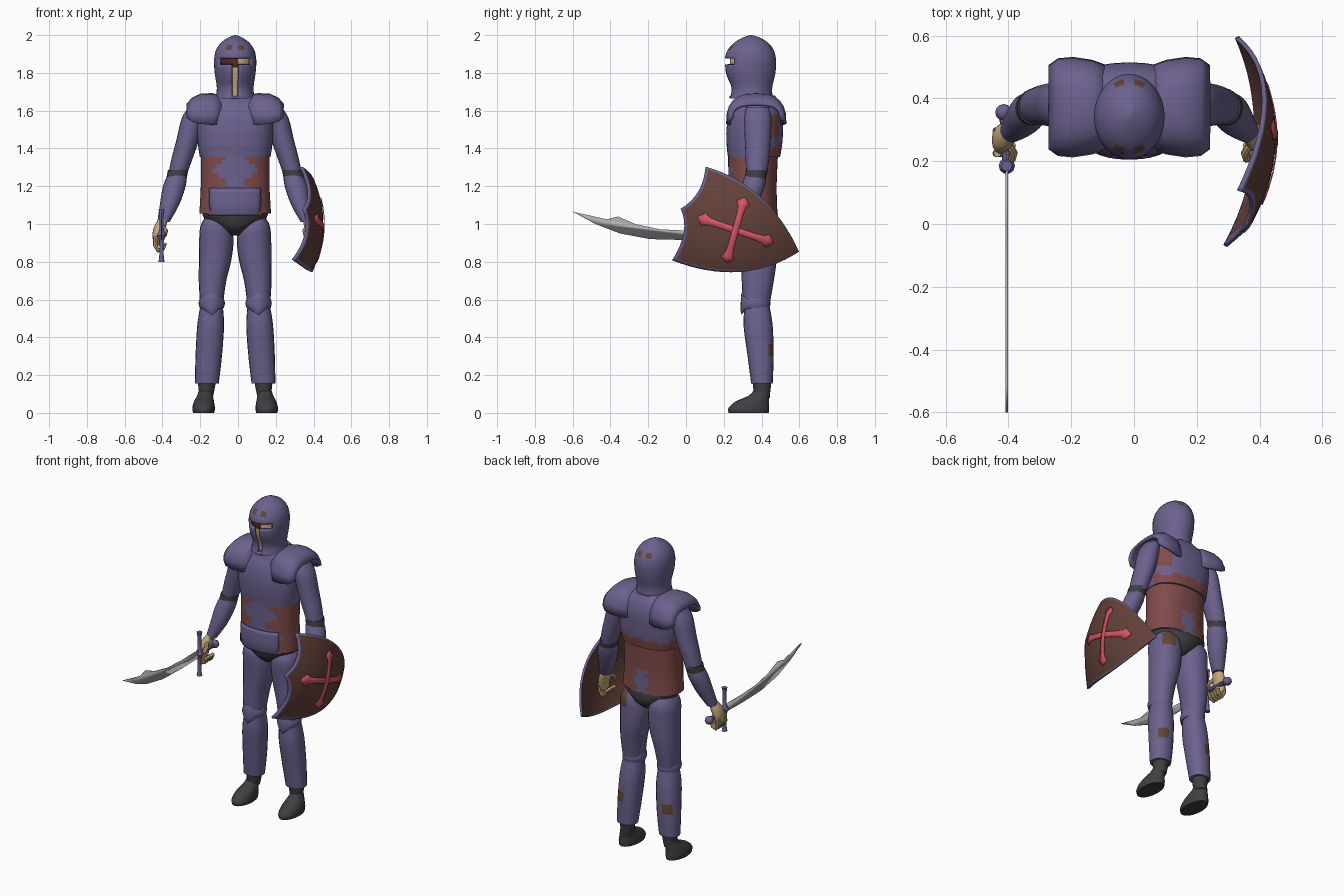
import bpy, bmesh, math
from mathutils import Vector

if "Cube" in bpy.data.objects:
    bpy.data.objects.remove(bpy.data.objects["Cube"], do_unlink=True)

CX = -0.015          # body centre line
parts = []


def material(name, r, g, b):
    m = bpy.data.materials.new(name)
    m.use_nodes = True
    m.diffuse_color = (r, g, b, 1)
    m.node_tree.nodes["Principled BSDF"].inputs["Base Color"].default_value = (r, g, b, 1)
    return m


BLUE = material("plate blue", .15, .12, .27)
RED = material("tunic red", .22, .07, .07)
BROWN = material("shield brown", .127, .053, .042)
PINK = material("cross red", .67, .09, .127)
DARK = material("dark leather", .05, .048, .052)
SKIN = material("skin", .58, .40, .21)
STEEL = material("steel", .42, .42, .42)
SHADE = material("dark red", .08, .02, .02)
RUST = material("rust brown", .12, .06, .04)


def finish(name, bm, mats, thick=0, offset=-1):
    bmesh.ops.recalc_face_normals(bm, faces=bm.faces)
    me = bpy.data.meshes.new(name)
    bm.to_mesh(me)
    bm.free()
    for m in mats:
        me.materials.append(m)
    ob = bpy.data.objects.new(name, me)
    bpy.context.collection.objects.link(ob)
    if thick:
        mod = ob.modifiers.new("thickness", "SOLIDIFY")
        mod.thickness, mod.offset = thick, offset
    parts.append(ob)
    return ob


def smooth_rings(rings, sub):
    out = []
    for i in range(len(rings) - 1):
        a, b = rings[max(i - 1, 0)], rings[i]
        c, d = rings[i + 1], rings[min(i + 2, len(rings) - 1)]
        for k in range(sub):
            t = k / sub
            out.append([q + .5 * t * (r - p + t * (2*p - 5*q + 4*r - s + t * (3*(q - r) + s - p)))
                        for p, q, r, s in zip(a, b, c, d)])
    return out + [list(rings[-1])]


def loft(name, rings, mats, n=20, sub=3, power=2, rule=None, warp=None, thick=0, caps=True):
    """Horizontal oval rings (x, y, z, rx, ry); rule gives a colour index, None cuts the face."""
    bm = bmesh.new()
    loops = []
    for x, y, z, rx, ry in smooth_rings(rings, sub):
        loop = []
        for k in range(n):
            c, s = math.cos(math.tau * k / n), math.sin(math.tau * k / n)
            c, s = (math.copysign(abs(v) ** (2 / power), v) for v in (c, s))
            dz = warp(c, s, z) if warp else 0
            loop.append(bm.verts.new((x + rx * c, y + ry * s, z + dz)))
        loops.append(loop)
    for a, b in zip(loops, loops[1:]):
        for k in range(n):
            j = (k + 1) % n
            bm.faces.new((a[k], a[j], b[j], b[k]))
    if caps:
        bm.faces.new(loops[0])
        bm.faces.new(loops[-1])
    if rule:
        cut = []
        for f in bm.faces:
            c = f.calc_center_median()
            i = rule(c.x - CX, c.y, c.z)
            if i is None:
                cut.append(f)
            else:
                f.material_index = i
        bmesh.ops.delete(bm, geom=cut, context="FACES")
    return finish(name, bm, mats, thick)


def tube(name, points, radius, mat):
    cu = bpy.data.curves.new(name, "CURVE")
    cu.dimensions, cu.bevel_depth, cu.bevel_resolution, cu.use_fill_caps = "3D", radius, 2, True
    sp = cu.splines.new("POLY")
    sp.points.add(len(points) - 1)
    for p, co in zip(sp.points, points):
        p.co = (*co, 1)
    cu.materials.append(mat)
    ob = bpy.data.objects.new(name, cu)
    bpy.context.collection.objects.link(ob)
    bpy.ops.object.select_all(action="DESELECT")
    ob.select_set(True)
    bpy.context.view_layer.objects.active = ob
    bpy.ops.object.convert(target="MESH")
    parts.append(bpy.context.view_layer.objects.active)


def mid(*rows):
    return [(CX, *r) for r in rows]


def side(s, *rows):
    return [(CX + s * r[0], *r[1:]) for r in rows]


def zigzag(v, size, step):
    return size * abs((v / step) % 2 - 1)


# Head and helmet with a T-shaped opening
loft("head", mid((.35, 1.58, .075, .08), (.35, 1.70, .078, .088), (.345, 1.80, .09, .108),
                 (.345, 1.88, .092, .11), (.345, 1.93, .06, .07)), [SKIN, SHADE], n=36,
     rule=lambda x, y, z: 1 if z > 1.84 and x < .01 else 0)


def helmet_rule(x, y, z):
    if y < .3 and (abs(x) < .014 and z < 1.845 or abs(x) < .082 and 1.845 < z < 1.878):
        return None
    return 1 if .02 < abs(x) < .045 and 1.92 < z < 1.945 else 0


loft("helmet", mid((.345, 1.665, .104, .115), (.348, 1.72, .097, .108), (.342, 1.79, .107, .13),
                   (.341, 1.845, .112, .136), (.341, 1.878, .111, .135), (.342, 1.92, .102, .122),
                   (.345, 1.96, .075, .09), (.345, 1.988, .035, .042), (.345, 2.0, .004, .005)),
     [BLUE, RUST], n=36, rule=helmet_rule, thick=.014)

# Breastplate, tunic and belly plate


def chest_rule(x, y, z):
    if y > .38 and z < 1.39 + zigzag(x, .045, .05):
        return 1
    return 1 if x > .13 and y > .42 and 1.45 < z < 1.58 else 0


loft("breastplate", mid((.36, 1.355, .187, .138), (.362, 1.42, .197, .147), (.364, 1.5, .203, .15),
                        (.37, 1.58, .203, .142), (.375, 1.64, .165, .12), (.365, 1.68, .095, .105)),
     [BLUE, RED], n=40, sub=4, power=2.4, rule=chest_rule)


def tunic_rule(x, y, z):
    if y < .36:
        return 0 if abs(x) < .095 + .04 * math.sin(z * 45) - .16 * (z - 1.2) else 1
    return 0 if abs(x) < .03 + zigzag(z, .035, .04) and z < 1.2 else 1


loft("tunic", mid((.352, 1.055, .19, .132), (.352, 1.2, .182, .128), (.355, 1.37, .182, .132)),
     [BLUE, RED], n=56, sub=8, power=2.3, rule=tunic_rule)
loft("belly_plate", mid((.352, 1.045, .165, .128), (.352, 1.10, .18, .139), (.352, 1.19, .18, .135)),
     [BLUE], n=40, power=2.3, thick=.008, caps=False,
     rule=lambda x, y, z: 0 if y < .3 and abs(x) < .135 else None)
loft("pelvis", mid((.375, .94, .03, .06), (.375, .98, .1, .105), (.37, 1.03, .165, .118),
                   (.36, 1.08, .175, .12)), [DARK], n=28)


def knee_warp(c, s, z):
    peak = max(0, 1 - abs(c) * 1.3) if s < 0 else 0
    return peak * (.032 if z > .58 else -.038)


for s, tag in ((1, "left"), (-1, "right")):
    # Legs
    loft(tag + "_thigh", side(s, (.105, .38, 1.035, .055, .075), (.102, .38, .985, .083, .102),
                              (.1, .383, .9, .091, .1), (.107, .385, .8, .085, .094),
                              (.12, .38, .7, .073, .085), (.125, .372, .58, .061, .072)),
         [BLUE, RUST], power=2.2,
         rule=lambda x, y, z: 1 if x > .1 and y > .44 and z > .93 else 0)
    loft(tag + "_knee_guard", side(s, (.124, .369, .555, .064, .072), (.124, .368, .58, .07, .08),
                                   (.124, .369, .605, .064, .073)), [BLUE], n=24, sub=2, warp=knee_warp)
    loft(tag + "_shin", side(s, (.125, .376, .565, .06, .066), (.13, .382, .46, .071, .077),
                             (.14, .395, .3, .07, .069), (.15, .402, .155, .063, .057)),
         [BLUE, RUST], power=2.2, sub=5,
         rule=lambda x, y, z: 1 if y > .435 and .31 < z < .37 and abs(x) > .13 else 0)
    loft(tag + "_ankle", side(s, (.155, .402, .08, .036, .042), (.152, .402, .11, .04, .044),
                              (.15, .402, .165, .048, .05)), [DARK])
    loft(tag + "_boot", side(s, (.167, .332, 0, .056, .106), (.167, .332, .025, .06, .108),
                             (.165, .35, .06, .053, .088), (.16, .385, .09, .042, .056),
                             (.158, .398, .115, .036, .042)), [DARK])

    # Arms
    loft(tag + "_upper_arm", side(s, (.2, .38, 1.62, .045, .06), (.225, .38, 1.56, .058, .072),
                                  (.25, .38, 1.45, .06, .069), (.28, .378, 1.35, .056, .063),
                                  (.303, .375, 1.27, .05, .055)), [BLUE])
    loft(tag + "_elbow_band", side(s, (.312, .366, 1.235, .054, .056), (.302, .374, 1.285, .054, .058)),
         [DARK])
    loft(tag + "_forearm", side(s, (.305, .37, 1.265, .05, .054), (.322, .355, 1.2, .06, .062),
                                (.348, .325, 1.1, .051, .053), (.38, .295, 1.01, .032, .038)), [BLUE])

    # Hands with curled fingers
    loft(tag + "_hand", side(s, (.38, .292, 1.03, .022, .03), (.398, .278, .985, .032, .044),
                             (.412, .268, .93, .026, .045), (.41, .262, .885, .014, .036)),
         [SKIN], n=14)
    for k in range(4):
        y = .225 + .024 * k
        tube(f"{tag}_finger_{k + 1}", side(s, (.42, y, .935), (.424, y, .89), (.408, y, .86),
                                           (.384, y, .87), (.372, y, .9)), .012, SKIN)
    tube(tag + "_thumb", side(s, (.385, .255, .985), (.368, .225, .965), (.375, .205, .94)), .013, SKIN)

    # Shoulder guard, arched from front to back
    bm = bmesh.new()
    grid = []
    for dx, depth, low, high in ((.07, .125, 1.53, 1.672), (.12, .143, 1.525, 1.685), (.18, .152, 1.53, 1.683),
                                 (.225, .148, 1.54, 1.662), (.252, .128, 1.56, 1.63)):
        row = []
        for k in range(13):
            a = math.pi * k / 12
            c = math.cos(a)
            row.append(bm.verts.new((CX + s * dx, .372 + depth * math.copysign(abs(c) ** .7, c),
                                     low + (high - low) * math.sin(a) ** .75)))
        grid.append(row)
    for a, b in zip(grid, grid[1:]):
        for k in range(12):
            bm.faces.new((a[k], a[k + 1], b[k + 1], b[k]))
    finish(tag + "_shoulder_guard", bm, [BLUE], .016, 0)

# Curved sword
HX = -.405
bm = bmesh.new()
blade = [(-.6, 1.065), (-.51, 1.045), (-.42, 1.025), (-.36, 1.04), (-.27, 1.0), (-.14, .972), (0, .965),
         (.18, .965), (.18, .918), (0, .915), (-.19, .92), (-.35, .95), (-.48, 1.0)]
bm.faces.new([bm.verts.new((HX, y, z)) for y, z in blade])
finish("blade", bm, [STEEL], .007, 0)
loft("guard", [(HX, .185, z, rx, ry) for z, rx, ry in
               ((.80, .017, .017), (.83, .012, .012), (.91, .012, .013), (.94, .026, .026),
                (.97, .012, .013), (1.05, .012, .012), (1.08, .017, .017))], [BLUE], n=10, sub=2)
tube("grip", [(HX, .18, .94), (HX - .01, .35, .935)], .014, BLUE)
loft("pommel", [(HX - .01, .355, .935 + .026 * math.sin(a), .027 * math.cos(a), .027 * math.cos(a))
                for a in (-1.5, -.8, 0, .8, 1.5)], [BLUE], n=12, sub=2)


# Curved shield with rim
def bez(a, b, c, t):
    return Vector(a) * (1 - t) ** 2 + Vector(b) * 2 * t * (1 - t) + Vector(c) * t * t


def bulge(y, z, lift=0):
    return (.445 + lift - (y - .28) ** 2 - .9 * (z - 1.0) ** 2, y, z)


LOW, NOTCH, HIGH, TIP = (-.07, .81), (-.025, 1.08), (.105, 1.30), (.595, .855)


def shield_point(s, t):
    top = bez(LOW, (.03, .965), NOTCH, s * 2) if s < .5 else bez(NOTCH, (.094, 1.15), HIGH, s * 2 - 1)
    p = bez(LOW, (.30, .665), TIP, t).lerp(bez(HIGH, (.43, 1.2125), TIP, t), s)
    return bulge(*(p + (1 - t) * (top - Vector(LOW).lerp(Vector(HIGH), s))))


steps = [0, .022] + [k / 16 for k in range(1, 16)] + [.978, 1]
bm = bmesh.new()
grid = [[bm.verts.new(shield_point(s, t)) for s in steps] for t in steps]
last = len(steps) - 2
for i in range(last + 1):
    for j in range(last + 1):
        f = bm.faces.new((grid[i][j], grid[i][j + 1], grid[i + 1][j + 1], grid[i + 1][j]))
        f.material_index = 1 if i in (0, last) or j in (0, last) else 0
bmesh.ops.remove_doubles(bm, verts=bm.verts, dist=.0005)
finish("shield", bm, [BROWN, BLUE], .014, 0)

# Painted cross following the shield curve
centre = Vector((.262, .967))
for name, d, half, lift in (("cross_long_bar", (.95, -.32), .21, .011), ("cross_short_bar", (.27, .963), .178, .012)):
    d = Vector(d)
    across = Vector((-d.y, d.x))
    bm = bmesh.new()
    rows = []
    for t in (-1, -.84, -.72, -.5, -.25, 0, .25, .5, .72, .84, 1):
        w = {1: .006, .84: .036, .72: .02}.get(abs(t), .017)
        p = centre + d * half * t
        rows.append([bm.verts.new(bulge(*(p + across * w * e), lift)) for e in (-1, 0, 1)])
    for a, b in zip(rows, rows[1:]):
        for k in range(2):
            bm.faces.new((a[k], a[k + 1], b[k + 1], b[k]))
    finish(name, bm, [PINK], .004, 0)

# Smooth shading with sharp edges kept
bpy.ops.object.select_all(action="DESELECT")
for ob in parts:
    ob.select_set(True)
bpy.context.view_layer.objects.active = parts[0]
bpy.ops.object.shade_smooth_by_angle(angle=math.radians(40))
